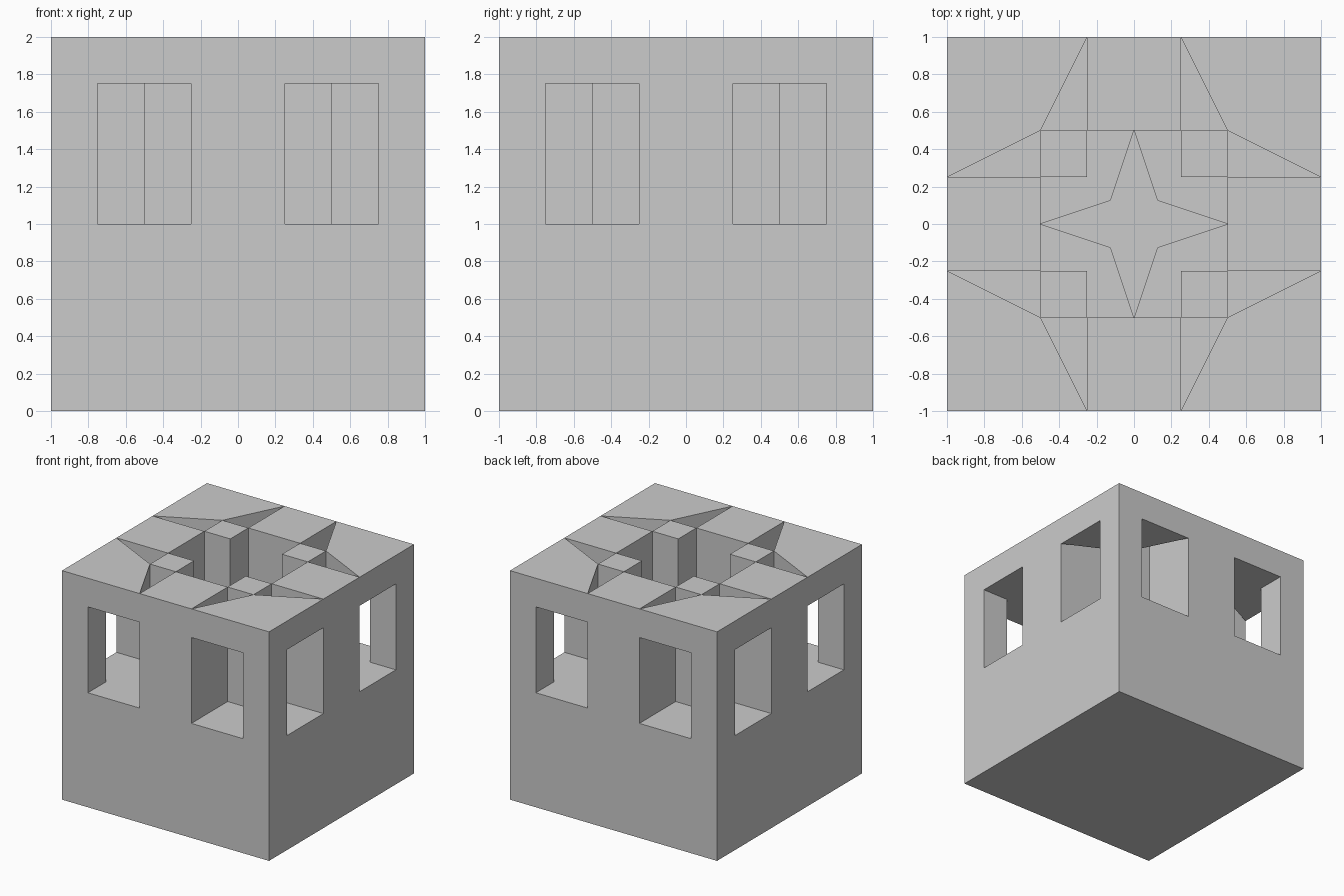
import bpy, bmesh
from math import pi
from mathutils import Matrix

if "Cube" in bpy.data.objects:
    bpy.data.objects.remove(bpy.data.objects["Cube"])

TOP, CEIL, FLOOR, STAR = 2.0, 1.75, 1.0, 0.75
bm = bmesh.new()


def flat(pts, z, up=True):
    """Horizontal face from a counter-clockwise outline."""
    f = bm.faces.new([bm.verts.new((x, y, z)) for x, y in pts])
    if not up:
        f.normal_flip()


def wall(path, z0, z1):
    """Vertical faces along a path, facing the right-hand side of travel."""
    for (ax, ay), (bx, by) in zip(path, path[1:]):
        bm.faces.new([bm.verts.new(c) for c in
                      ((ax, ay, z0), (bx, by, z0), (bx, by, z1), (ax, ay, z1))])


# One quarter of the block (x > 0, y > 0); the other three are rotated copies
# Underside
flat([(0, 0), (1, 0), (1, 1), (0, 1)], 0, up=False)

# Outer walls with a window opening in each half
cuts = [0, .25, .75, 1]
levels = [0, FLOOR, CEIL, TOP]
for i in range(3):
    for j in range(3):
        if i == j == 1:
            continue
        a, b = cuts[i], cuts[i + 1]
        wall([(1, a), (1, b)], levels[j], levels[j + 1])
        wall([(b, 1), (a, 1)], levels[j], levels[j + 1])

# Corner chamber behind the windows: floor, ceiling, corner post, inner walls
flat([(.25, .5), (.5, .5), (.5, .25), (1, .25), (1, .75), (.75, .75),
      (.75, 1), (.25, 1)], FLOOR)
flat([(.25, 1), (.5, .5), (1, .25), (1, .75), (.75, .75), (.75, 1)][::-1], CEIL, up=False)
bm.faces.ensure_lookup_table()
bm.faces[-1].normal_flip()
bm.faces[-1].normal_update()
if bm.faces[-1].normal.z > 0:
    bm.faces[-1].normal_flip()
wall([(.75, 1), (.75, .75), (1, .75)], FLOOR, CEIL)
wall([(1, .25), (.5, .25), (.5, .5), (.25, .5), (.25, 1)], FLOOR, TOP)

# Triangular slots through the roof
wall([(.25, 1), (.5, .5), (1, .25)], CEIL, TOP)

# Roof: corner panel, pillar top, two half arms
flat([(.25, 1), (.5, .5), (1, .25), (1, 1)], TOP)
flat([(.25, .25), (.5, .25), (.5, .5), (.25, .5)], TOP)
flat([(0, .5), (.25, .5), (.25, 1), (0, 1)], TOP)
flat([(.5, 0), (1, 0), (1, .25), (.5, .25)], TOP)

# Cross-shaped central pit with a star recess in its floor
wall([(0, .5), (.25, .5), (.25, .25), (.5, .25), (.5, 0)], FLOOR, TOP)
flat([(.5, 0), (.5, .25), (.25, .25), (.25, .5), (0, .5), (.125, .125)], FLOOR)
wall([(0, .5), (.125, .125), (.5, 0)], STAR, FLOOR)
flat([(0, 0), (.5, 0), (.125, .125), (0, .5)], STAR)

# Rotate the quarter around, weld, and merge coplanar faces
quarter = bm.faces[:] + bm.edges[:] + bm.verts[:]
for k in (1, 2, 3):
    copy = bmesh.ops.duplicate(bm, geom=quarter)["geom"]
    bmesh.ops.rotate(bm, verts=[v for v in copy if isinstance(v, bmesh.types.BMVert)],
                     cent=(0, 0, 0), matrix=Matrix.Rotation(k * pi / 2, 3, 'Z'))
bmesh.ops.remove_doubles(bm, verts=bm.verts[:], dist=0.0005)
bm.normal_update()
bmesh.ops.dissolve_limit(bm, angle_limit=0.01, verts=bm.verts[:], edges=bm.edges[:])

mesh = bpy.data.meshes.new("windowed_block")
bm.to_mesh(mesh)
bm.free()
obj = bpy.data.objects.new("windowed_block", mesh)
bpy.context.collection.objects.link(obj)
